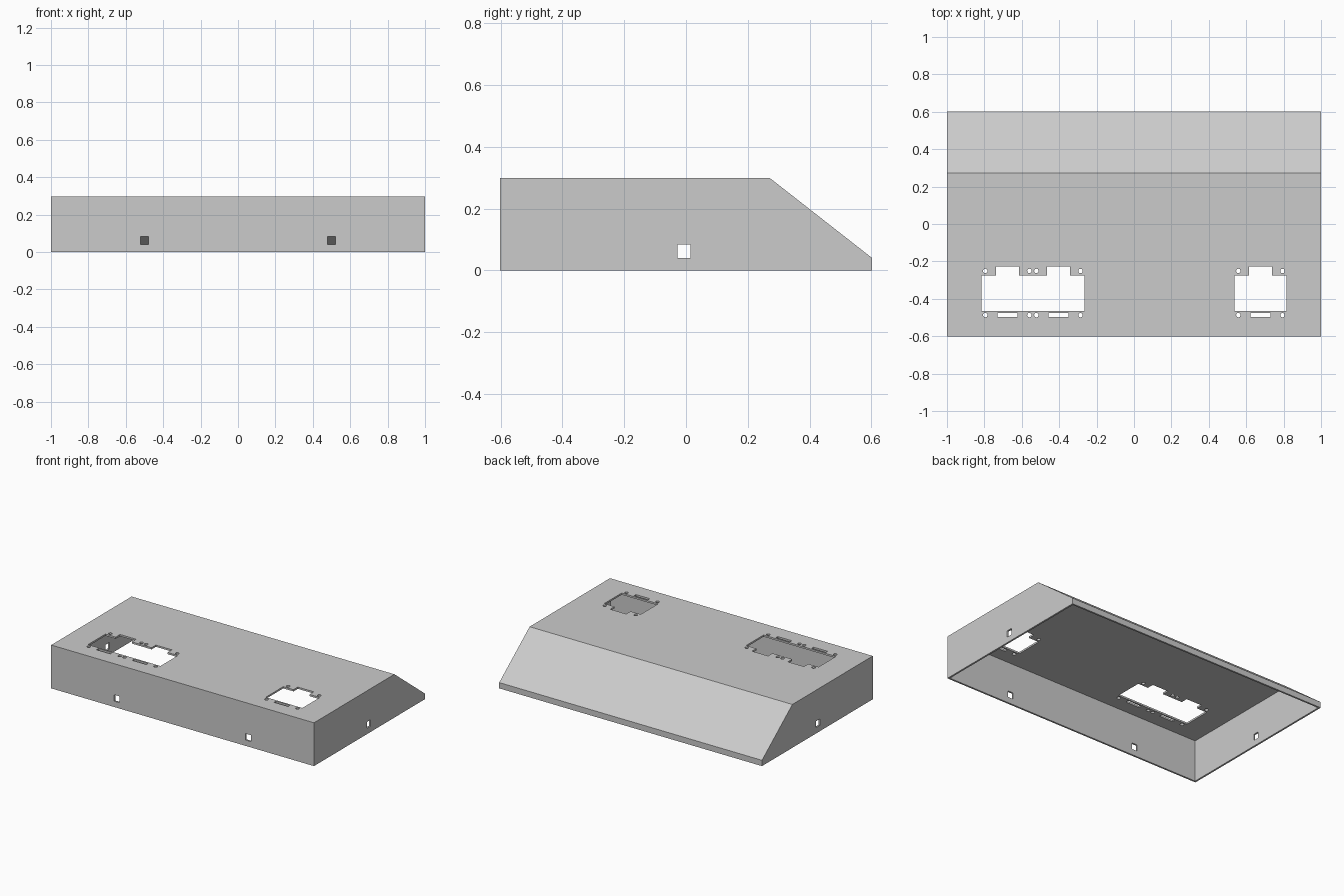
import bpy
import bmesh
import math
from mathutils import Matrix, Vector

cube = bpy.data.objects.get("Cube")
if cube:
    bpy.data.objects.remove(cube, do_unlink=True)

HALF_X, HALF_Y, TOP = 1.0, 0.602, 0.298
RIDGE_Y, LIP_Z, WALL = 0.272, 0.04, 0.012

grey = bpy.data.materials.new("plain grey")
grey.use_nodes = True
colour = (0.6, 0.6, 0.6, 1)
grey.diffuse_color = colour
grey.node_tree.nodes["Principled BSDF"].inputs["Base Color"].default_value = colour


def prism(name, points, direction):
    """Closed solid made by extruding a planar outline along a direction."""
    bm = bmesh.new()
    face = bm.faces.new([bm.verts.new(p) for p in points])
    moved = bmesh.ops.extrude_face_region(bm, geom=[face])["geom"]
    verts = [v for v in moved if isinstance(v, bmesh.types.BMVert)]
    bmesh.ops.translate(bm, verts=verts, vec=Vector(direction))
    bmesh.ops.recalc_face_normals(bm, faces=bm.faces)
    mesh = bpy.data.meshes.new(name)
    bm.to_mesh(mesh)
    bm.free()
    mesh.materials.append(grey)
    obj = bpy.data.objects.new(name, mesh)
    bpy.context.collection.objects.link(obj)
    return obj


cutters = []


def cut(points, direction):
    obj = prism("cutter", points, direction)
    obj.hide_render = True
    cutters.append(obj)


def cut_top(outline):
    cut([(x, y, TOP - 0.05) for x, y in outline], (0, 0, 0.1))


def rect(x0, x1, y0, y1):
    return [(x0, y0), (x1, y0), (x1, y1), (x0, y1)]


# Sloped outer shell
side = [(-HALF_Y, 0), (HALF_Y, 0), (HALF_Y, LIP_Z), (RIDGE_Y, TOP), (-HALF_Y, TOP)]
shell = prism("console_shell", [(-HALF_X, y, z) for y, z in side], (2 * HALF_X, 0, 0))

# Hollow interior, open underneath
slope = math.atan2(TOP - LIP_Z, HALF_Y - RIDGE_Y)
inner_y, inner_top = HALF_Y - WALL, TOP - WALL
inner_ridge = RIDGE_Y - WALL * math.tan(slope / 2)
inner_lip = LIP_Z - WALL * math.tan((math.pi / 2 - slope) / 2)
hollow = [(-inner_y, -0.1), (inner_y, -0.1), (inner_y, inner_lip),
          (inner_ridge, inner_top), (-inner_y, inner_top)]
inner_x = HALF_X - WALL
cut([(-inner_x, y, z) for y, z in hollow], (2 * inner_x, 0, 0))


# Mounting openings in the top: body, tabs, slots and screw holes
def mount(centres):
    low, mid, high = -0.465, -0.275, -0.228
    left, right = min(centres) - 0.139, max(centres) + 0.139
    outline = [(left, mid), (left, low), (right, low), (right, mid)]
    for c in sorted(centres, reverse=True):
        outline += [(c + 0.061, mid), (c + 0.061, high),
                    (c - 0.061, high), (c - 0.061, mid)]
    cut_top(outline)
    for c in centres:
        cut_top(rect(c - 0.053, c + 0.053, -0.497, -0.476))
        for x in (c - 0.118, c + 0.118):
            for y in (-0.251, -0.487):
                cut_top([(x + 0.012 * math.cos(a), y + 0.012 * math.sin(a))
                         for a in (math.tau * i / 16 for i in range(16))])


mount([-0.677, -0.404])
mount([0.676])

# Square cable holes in the front and side walls
for x in (-0.5, 0.5):
    cut([(px, -HALF_Y - 0.05, pz)
         for px, pz in rect(x - 0.021, x + 0.021, 0.04, 0.084)], (0, 0.1, 0))
for x in (-HALF_X, HALF_X):
    cut([(x - 0.05, py, pz)
         for py, pz in rect(-0.027, 0.014, 0.04, 0.084)], (0.1, 0, 0))

# Carve everything, keep the finished mesh and drop the cutters
for obj in cutters:
    mod = shell.modifiers.new("cut", 'BOOLEAN')
    mod.operation = 'DIFFERENCE'
    mod.solver = 'EXACT'
    mod.object = obj
bpy.context.view_layer.update()
graph = bpy.context.evaluated_depsgraph_get()
result = bpy.data.meshes.new_from_object(shell.evaluated_get(graph))
shell.modifiers.clear()
shell.data = result
for obj in cutters:
    bpy.data.objects.remove(obj, do_unlink=True)
result.materials.clear()
result.materials.append(grey)
for poly in result.polygons:
    poly.material_index = 0
    poly.use_smooth = False
